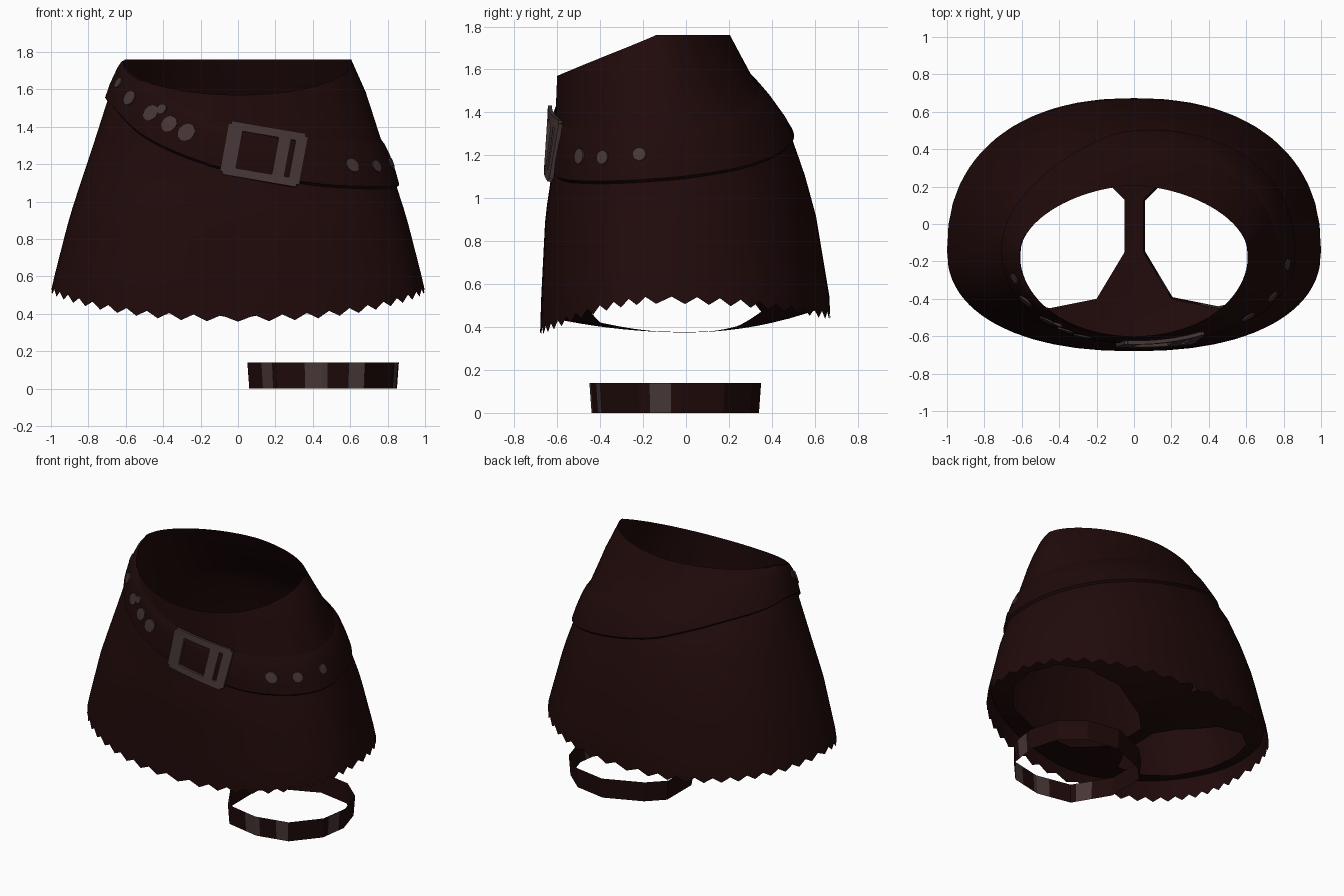
import bpy, bmesh, math
from mathutils import Vector

if "Cube" in bpy.data.objects:
    bpy.data.objects.remove(bpy.data.objects["Cube"], do_unlink=True)


def material(name, color):
    m = bpy.data.materials.new(name)
    m.use_nodes = True
    m.diffuse_color = (*color, 1)
    m.node_tree.nodes["Principled BSDF"].inputs["Base Color"].default_value = (*color, 1)
    return m


cloth = material("dark maroon cloth", (0.0145, 0.003, 0.003))
leather = material("dark maroon leather", (0.0135, 0.0029, 0.0029))
metal = material("dull grey metal", (0.064, 0.038, 0.038))


def make(name, verts, faces, mats, smooth=True):
    mesh = bpy.data.meshes.new(name)
    mesh.from_pydata([tuple(v) for v in verts], [], faces)
    for m in mats:
        mesh.materials.append(m)
    ob = bpy.data.objects.new(name, mesh)
    bpy.context.collection.objects.link(ob)
    bm = bmesh.new()
    bm.from_mesh(mesh)
    bmesh.ops.remove_doubles(bm, verts=bm.verts, dist=1e-5)
    bm.to_mesh(mesh)
    bm.free()
    if smooth:
        bpy.ops.object.select_all(action="DESELECT")
        ob.select_set(True)
        bpy.context.view_layer.objects.active = ob
        bpy.ops.object.shade_smooth_by_angle(angle=math.radians(35))
    return ob


def loft(name, rows, mats, smooth=True):
    """Join closed rows of equal length with quads."""
    n = len(rows[0])
    verts = [p for row in rows for p in row]
    faces = [(r * n + i, r * n + (i + 1) % n, (r + 1) * n + (i + 1) % n, (r + 1) * n + i)
             for r in range(len(rows) - 1) for i in range(n)]
    return make(name, verts, faces, mats, smooth)


def lerp_table(table, k):
    for a, b in zip(table, table[1:]):
        if k <= b[0]:
            break
    f = max(0, min(1, (k - a[0]) / (b[0] - a[0])))
    return [p + (q - p) * f for p, q in zip(a[1:], b[1:])]


# Body form: height, half width, front y, back y, roundness
FORM = [(0.36, 1.0, -0.68, 0.675, 0.88), (0.53, 1.0, -0.675, 0.67, 0.88),
        (0.92, 0.9, -0.655, 0.605, 0.9), (1.12, 0.835, -0.625, 0.55, 0.92),
        (1.33, 0.765, -0.61, 0.475, 0.96), (1.58, 0.685, -0.6, 0.3, 1.04),
        (1.76, 0.605, -0.59, 0.205, 1.13)]
CY = -0.14


def power(v, e):
    return math.copysign(abs(v) ** e, v)


def surf(t, z, off=0.0):
    """Point on the skirt at angle t (0 is front, positive to +x)."""
    rx, yf, yb, e = lerp_table(FORM, z)
    s, c = power(math.sin(t), e), power(math.cos(t), e)
    ry = CY - yf if c > 0 else yb - CY
    out = Vector((s / rx, -c / ry, 0.0)).normalized()
    return Vector((rx * s, CY - ry * c, z)) + out * off


def angle_at(x, z):
    rx, yf, yb, e = lerp_table(FORM, z)
    return math.asin(max(-1, min(1, power(x / rx, 1 / e))))


def rim(t):
    return 1.76 - 0.19 * max(0, math.cos(t)) ** 1.1


def hem(t):
    c = math.cos(t)
    return 0.525 - (0.15 * c ** 1.6 if c > 0 else 0.075 * c * c)


# Skirt with a zigzag hem
N = 96
angles = [math.tau * i / N for i in range(N)]
rows = []
for k in range(15):
    v = k / 14
    row = []
    for i, t in enumerate(angles):
        low = hem(t) + (0.017 if i % 2 else -0.017) * (k == 0)
        row.append(surf(t, low + (rim(t) - low) * v))
    rows.append(row)
loft("skirt", rows, [cloth])

# Slanted belt: angle in degrees, centre height
BELT = [(-90, 1.68), (-65, 1.62), (-45, 1.49), (-22, 1.37), (0, 1.27), (30, 1.2), (60, 1.19),
        (90, 1.2), (120, 1.25), (150, 1.33), (180, 1.42), (200, 1.51), (225, 1.6), (270, 1.68)]


def belt_z(t):
    d = (math.degrees(t) + 90) % 360 - 90
    return sum(lerp_table(BELT, (d + e + 90) % 360 - 90)[0] for e in (-8, 0, 8)) / 3


# The belt stands out along its lower edge and blends into the skirt at the top
rows = []
for height, off in ((-0.125, 0.0), (-0.112, 0.018), (-0.04, 0.022), (0.05, 0.02), (0.1, 0.012), (0.125, 0.002)):
    rows.append([surf(t, min(belt_z(t) + height, rim(t) - 0.03 + height * 0.2), off)
                 for t in angles])
loft("belt", rows, [leather])


# Round studs along the belt
def stud(name, x, z, r):
    t = angle_at(x, z)
    c = surf(t, z, 0.022)
    tx = (surf(t + 0.02, z) - surf(t - 0.02, z)).normalized()
    up = (surf(t, z + 0.02) - surf(t, z - 0.02)).normalized()
    out = tx.cross(up)
    rows = []
    for radius, h in ((r, -0.01), (r, 0.005), (0.0001, 0.006)):
        rows.append([c + out * h + (tx * math.cos(a) + up * math.sin(a)) * radius
                     for a in (math.tau * i / 12 for i in range(12))])
    loft(name, rows, [metal])


STUDS = [(-0.62, 1.635, 0.03), (-0.565, 1.555, 0.04), (-0.455, 1.475, 0.044), (-0.4, 1.495, 0.028),
         (-0.36, 1.415, 0.044), (-0.27, 1.37, 0.047),
         (0.6, 1.195, 0.038), (0.725, 1.19, 0.034), (0.8, 1.205, 0.032)]
for i, s in enumerate(STUDS):
    stud(f"belt_stud_{i + 1}", *s)

# Buckle: curved plate with a window and a slot
US = [-0.21, -0.195, -0.13, -0.06, 0.0, 0.06, 0.125, 0.15, 0.195, 0.21]
WS = [-0.145, -0.13, -0.1, 0.1, 0.13, 0.145]
TILT = math.radians(-10)


def buckle_point(u, w):
    x = 0.135 + u * math.cos(TILT) - w * math.sin(TILT)
    z = 1.255 + u * math.sin(TILT) + w * math.cos(TILT)
    return surf(angle_at(x, z), z, 0.038)


verts = [buckle_point(u, w) for w in WS for u in US]
faces = []
for j in range(len(WS) - 1):
    for i in range(len(US) - 1):
        window = j == 2 and (2 <= i <= 4 or i == 6)
        corner = j in (0, len(WS) - 2) and i in (0, len(US) - 2)
        if not window and not corner:
            a = j * len(US) + i
            faces.append((a, a + 1, a + 1 + len(US), a + len(US)))
buckle = make("buckle", verts, faces, [metal], smooth=False)
solid = buckle.modifiers.new("thickness", "SOLIDIFY")
solid.thickness = 0.02
solid.offset = -1

# Thigh outline with straight sides, each cut into short steps
LX, LY = 0.455, -0.05
CORNERS = [(0.05, 0.13), (0.05, -0.15), (0.2, -0.4), (0.45, -0.45), (0.68, -0.4), (0.83, -0.22),
           (0.86, -0.02), (0.8, 0.18), (0.65, 0.31), (0.42, 0.35), (0.16, 0.24)]
outline = [(a[0] + (b[0] - a[0]) * k / 8, a[1] + (b[1] - a[1]) * k / 8)
           for a, b in zip(CORNERS, CORNERS[1:] + CORNERS[:1]) for k in range(8)]


# Inner panel between the legs, open at each thigh
def panel_z(x, y):
    return 0.375 + 0.25 * abs(x) ** 1.6 + (0.28 if y > 0 else 0.17) * y * y


def inside(x, y):
    ry = 0.53 if y < CY else 0.79
    return x >= 0 and abs(x / 0.975) ** 2.2 + abs((y - CY) / ry) ** 2.2 < 1


def panel_edge(p):
    """Follow the ray through p out to the skirt or the middle line."""
    ray = Vector((p[0] - LX, p[1] - LY)).normalized()
    lo, hi = 0.0, 2.0
    for _ in range(30):
        mid = (lo + hi) / 2
        if inside(LX + mid * ray.x, LY + mid * ray.y):
            lo = mid
        else:
            hi = mid
    return LX + lo * ray.x, LY + lo * ray.y


for name, sx in (("left_inner_panel", 1), ("right_inner_panel", -1)):
    rows = [[], [], [], []]
    for p in outline:
        q = panel_edge(p)
        for k in range(4):
            x, y = (p[m] + (q[m] - p[m]) * k / 3 for m in (0, 1))
            rows[k].append((sx * x, y, panel_z(x, y)))
    loft(name, rows, [cloth])

# Thigh band with grey stripes
rows = [[(LX + (x - LX) * k, LY + (y - LY) * k, z) for x, y in outline]
        for z, k in ((0.0, 0.975), (0.14, 1.0))]
band = loft("thigh_band", rows, [leather, metal], smooth=False)
STRIPES = [(0.155, -0.325), (0.425, -0.445), (0.635, -0.41), (0.845, -0.12)]
for poly in band.data.polygons:
    if any(math.dist(poly.center[:2], s) < 0.055 for s in STRIPES):
        poly.material_index = 1
